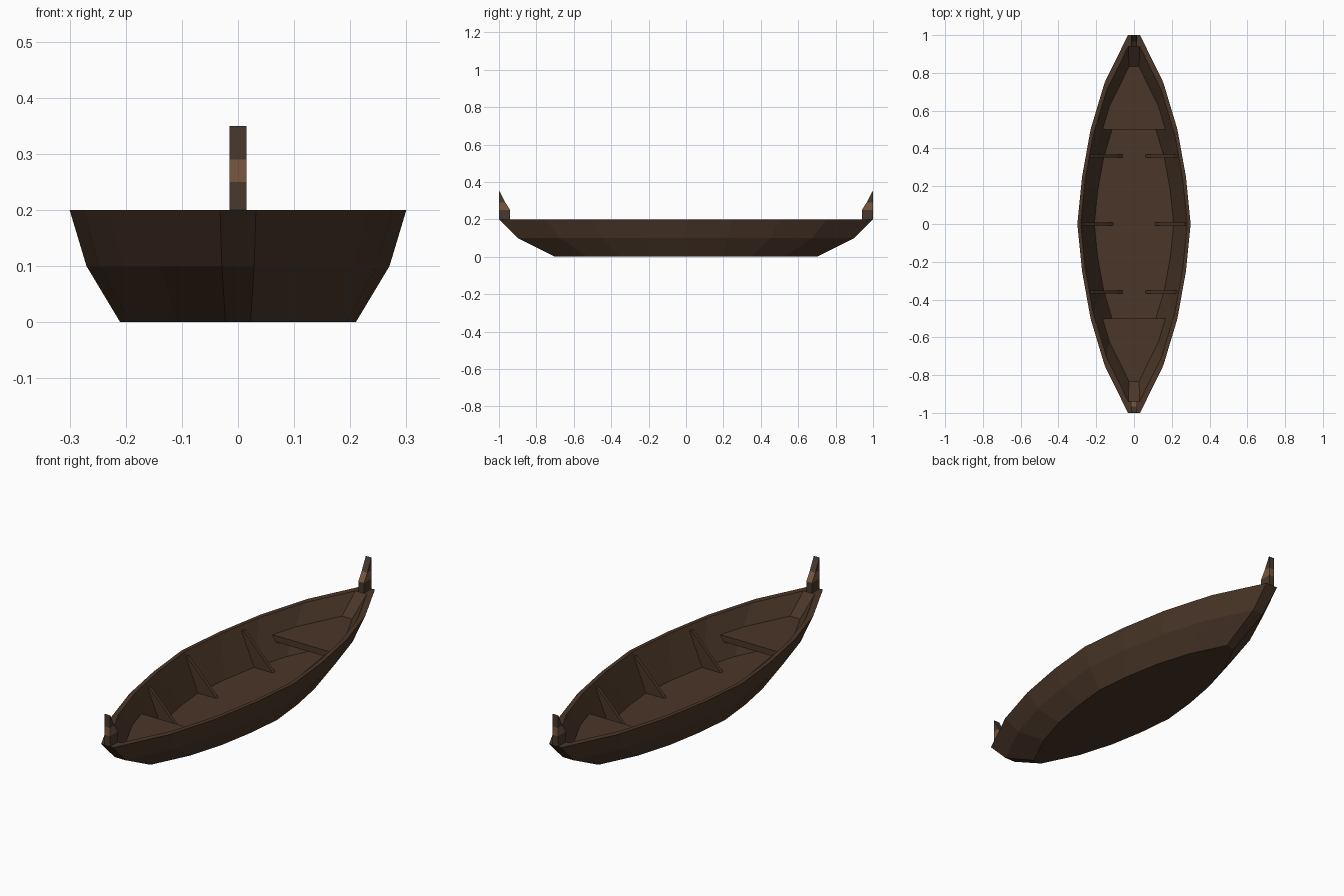
import bpy, bmesh

if "Cube" in bpy.data.objects:
    bpy.data.objects.remove(bpy.data.objects["Cube"])

def material(name, rgb):
    m = bpy.data.materials.new(name)
    m.diffuse_color = (*rgb, 1)
    m.use_nodes = True
    m.node_tree.nodes["Principled BSDF"].inputs["Base Color"].default_value = m.diffuse_color
    return m

WOOD = material("dark_wood", (0.068, 0.037, 0.021))
POST = material("post_wood", (0.065, 0.041, 0.027))
BAND = material("light_band", (0.19, 0.095, 0.05))

# Gunwale outline: (y, half width) from midship to the end
OUTLINE = [(0, 0.30), (0.25, 0.275), (0.5, 0.23), (0.75, 0.155), (1.0, 0.032)]

def half_width(y):
    for (y0, w0), (y1, w1) in zip(OUTLINE, OUTLINE[1:]):
        if y <= y1:
            return w0 + (w1 - w0) * (y - y0) / (y1 - y0)
    return OUTLINE[-1][1]

def finish(name, bm, mats):
    bmesh.ops.recalc_face_normals(bm, faces=bm.faces)
    me = bpy.data.meshes.new(name)
    bm.to_mesh(me)
    bm.free()
    for m in mats:
        me.materials.append(m)
    ob = bpy.data.objects.new(name, me)
    bpy.context.collection.objects.link(ob)
    return ob

def loft(name, rings):
    """Bridge equal-length rings in order and cap both ends."""
    bm = bmesh.new()
    vs = [[bm.verts.new(p) for p in r] for r in rings]
    n = len(rings[0])
    for a, b in zip(vs, vs[1:]):
        for i in range(n):
            j = (i + 1) % n
            bm.faces.new((a[i], a[j], b[j], b[i]))
    bm.faces.new(vs[0])
    bm.faces.new(vs[-1])
    return finish(name, bm, [WOOD])

# Hull: outer skin, rim, then inner wall down to the floor
side = [(w, -y) for y, w in reversed(OUTLINE)] + [(w, y) for y, w in OUTLINE[1:]]
loop = side + [(-x, y) for x, y in reversed(side)]
levels = [(0.7, 0), (0.9, 0.1), (1, 0.2), (0.94, 0.2), (0.7, 0.02)]
loft("hull", [[(x * s, y * s, z) for x, y in loop] for s, z in levels])

# Seats follow the sloping inner wall at both ends
def seat_ring(scale, z, sgn):
    pts = [(half_width(y / scale) * scale, y) for y in (0.5, 0.75 * scale, scale)]
    pts += [(-x, y) for x, y in reversed(pts)]
    return [(x, y * sgn, z) for x, y in pts]

for label, sgn in (("front", -1), ("back", 1)):
    loft(label + "_seat", [seat_ring(0.793, 0.09, sgn), seat_ring(0.833, 0.12, sgn)])

# Triangular ribs bracing the walls
for y, dx, label in ((-0.36, -0.05, "front"), (0, 0, "middle"), (0.36, -0.05, "back")):
    for sgn, hand in ((-1, "left"), (1, "right")):
        prof = [(0.11, 0.02), (0.215, 0.02), (0.278, 0.18), (0.265, 0.18)]
        loft(f"{label}_{hand}_rib",
             [[(sgn * (x + dx), y + t, z) for x, z in prof] for t in (-0.008, 0.008)])

# End posts: stacked segments with a lighter middle band
for label, sgn in (("front", -1), ("back", 1)):
    bm = bmesh.new()
    rows = []
    for y, z in ((0.94, 0.2), (0.94, 0.25), (0.966, 0.29), (0.997, 0.35)):
        rows.append([bm.verts.new((x, sgn * yy, z)) for x, yy in
                     ((-0.015, y), (0.015, y), (0.015, 1), (-0.015, 1))])
    for k, (a, b) in enumerate(zip(rows, rows[1:])):
        for i in range(4):
            j = (i + 1) % 4
            f = bm.faces.new((a[i], a[j], b[j], b[i]))
            f.material_index = 1 if k == 1 else 0
    bm.faces.new(rows[0])
    bm.faces.new(rows[-1])
    finish(label + "_post", bm, [POST, BAND])
